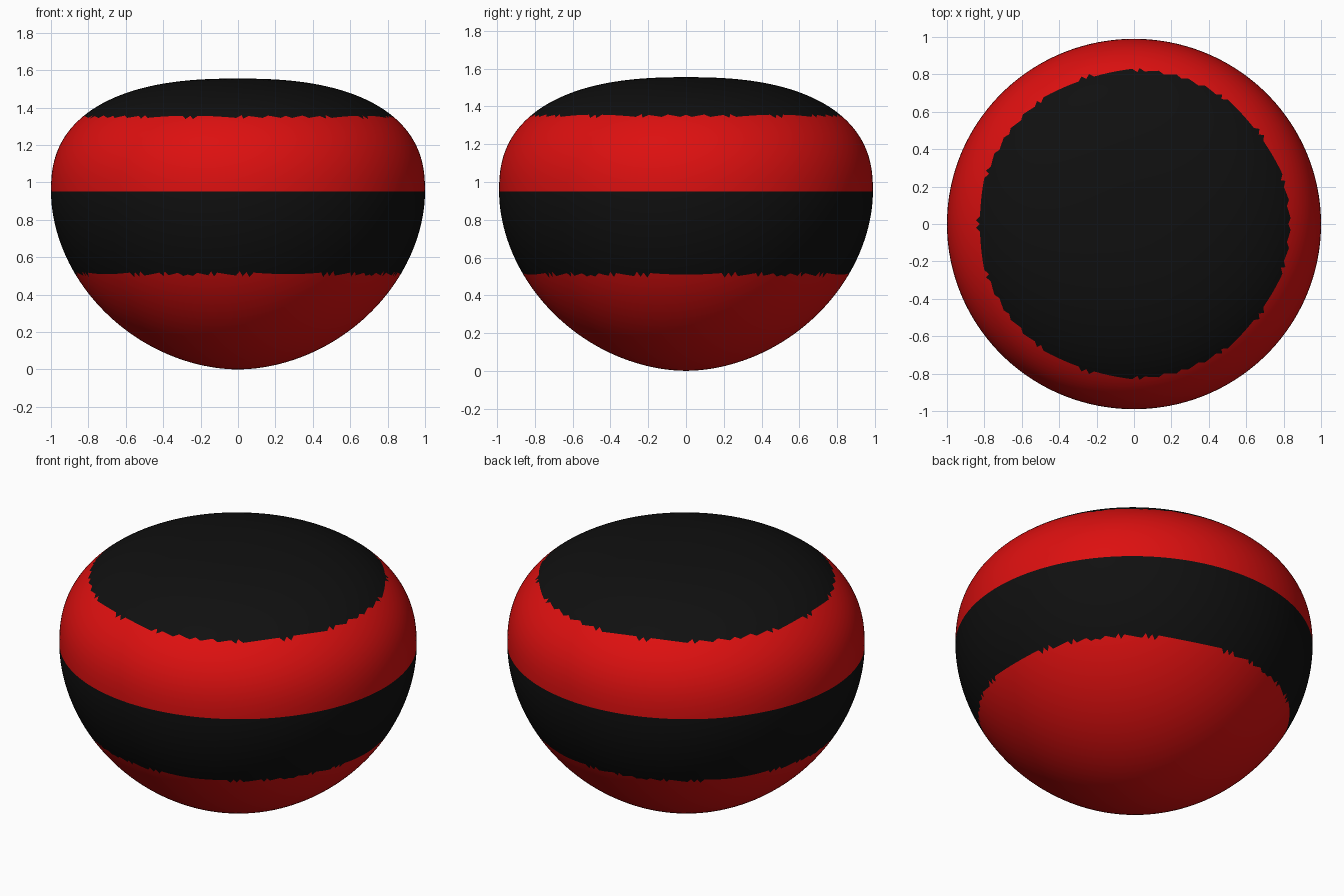
import bpy, bmesh

cube = bpy.data.objects.get("Cube")
if cube:
    bpy.data.objects.remove(cube, do_unlink=True)


def make_material(name, rgb, roughness=0.5):
    mat = bpy.data.materials.new(name)
    mat.use_nodes = True
    mat.diffuse_color = (*rgb, 1)
    bsdf = mat.node_tree.nodes["Principled BSDF"]
    bsdf.inputs["Base Color"].default_value = (*rgb, 1)
    bsdf.inputs["Roughness"].default_value = roughness
    return mat


red = make_material("red", (0.72, 0.005, 0.005))
black = make_material("black", (0.005, 0.005, 0.005))

WIDEST_Z = 0.95              # height of the widest ring
UPPER, LOWER = 0.605, 0.95   # dome height above it, bowl depth below it
UPPER_POWER, LOWER_POWER = 2.45, 1.9
BAND_EDGES = (0.51, 0.955, 1.35)

# Geodesic sphere pushed onto a flat-topped dome over a rounded bowl
bm = bmesh.new()
bmesh.ops.create_icosphere(bm, subdivisions=6, radius=1)
for v in bm.verts:
    x, y, z = v.co
    height, power = (UPPER, UPPER_POWER) if z > 0 else (LOWER, LOWER_POWER)
    r = (x * x + y * y) ** 0.5
    k = (r ** power + abs(z) ** power) ** (-1 / power)
    v.co = (x * k, y * k * 0.99, WIDEST_Z + z * k * height)

# Red and black bands alternate with height, stepping along the facets
for f in bm.faces:
    z = f.calc_center_median().z
    f.material_index = sum(z > edge for edge in BAND_EDGES) % 2
    f.smooth = True

mesh = bpy.data.meshes.new("banded_body")
bm.to_mesh(mesh)
bm.free()
mesh.materials.append(red)
mesh.materials.append(black)
body = bpy.data.objects.new("banded_body", mesh)
bpy.context.collection.objects.link(body)
